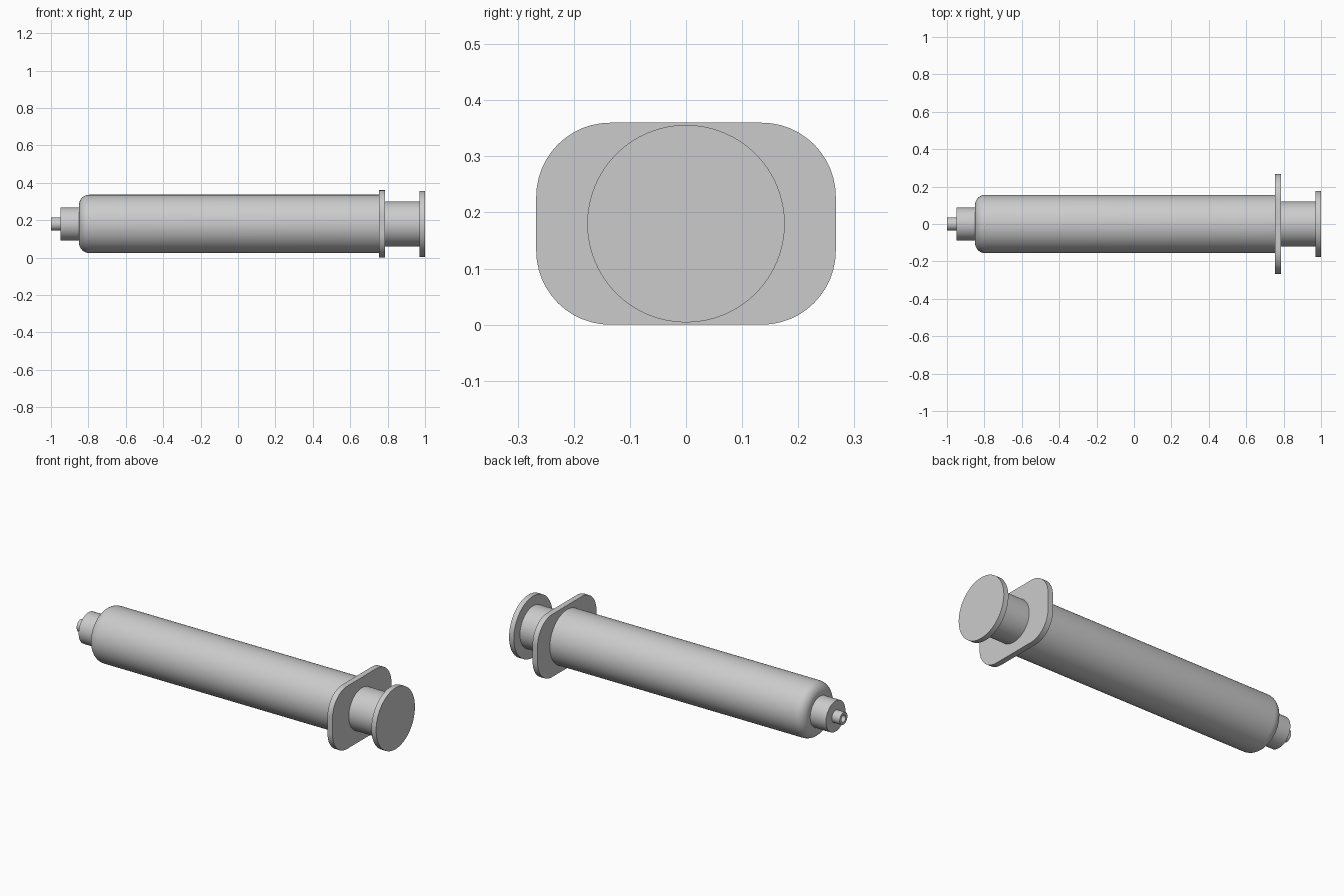
import bpy
import bmesh
from math import sin, cos, pi, radians
from mathutils import Vector

cube = bpy.data.objects.get("Cube")
if cube:
    bpy.data.objects.remove(cube, do_unlink=True)

AXIS_Z = 0.18   # height of the long axis
SIDES = 64

grey = bpy.data.materials.new("light grey plastic")
grey.use_nodes = True
grey.diffuse_color = (0.6, 0.6, 0.6, 1)
grey.node_tree.nodes["Principled BSDF"].inputs["Base Color"].default_value = grey.diffuse_color


def finish(name, bm):
    """Turn a bmesh into a smooth-by-angle object lying on the long axis."""
    bmesh.ops.recalc_face_normals(bm, faces=bm.faces)
    mesh = bpy.data.meshes.new(name)
    bm.to_mesh(mesh)
    bm.free()
    mesh.materials.append(grey)
    obj = bpy.data.objects.new(name, mesh)
    obj.location.z = AXIS_Z
    bpy.context.collection.objects.link(obj)
    bpy.ops.object.select_all(action='DESELECT')
    obj.select_set(True)
    bpy.context.view_layer.objects.active = obj
    bpy.ops.object.shade_smooth_by_angle(angle=radians(35))
    return obj


def lathe(name, profile):
    """Revolve (x, radius) points round the x axis."""
    bm = bmesh.new()
    verts = [bm.verts.new((x, 0, r)) for x, r in profile]
    edges = [bm.edges.new(pair) for pair in zip(verts, verts[1:])]
    bmesh.ops.spin(bm, geom=verts + edges, cent=(0, 0, 0), axis=(1, 0, 0),
                   angle=2 * pi, steps=SIDES, use_merge=True)
    bmesh.ops.remove_doubles(bm, verts=bm.verts, dist=0.0001)
    return finish(name, bm)


def rod(name, x0, x1, radius):
    return lathe(name, [(x0, 0), (x0, radius), (x1, radius), (x1, 0)])


# Barrel with a rounded shoulder at the nozzle end
start, radius, fillet = -0.85, 0.156, 0.055
shoulder = [(start + fillet * (1 - cos(a)), radius - fillet + fillet * sin(a))
            for a in (i * pi / 16 for i in range(9))]
lathe("barrel", [(start, 0)] + shoulder + [(0.76, radius), (0.76, 0)])

# Nozzle collar and hollow tip
rod("nozzle_collar", -0.95, -0.84, 0.088)
lathe("nozzle_tip", [(-0.94, 0.035), (-1, 0.035), (-1, 0.02), (-0.952, 0.02), (-0.952, 0)])

# Finger flange: a rounded rectangle with thickness
half_y, half_z, corner = 0.267, 0.18, 0.132
bm = bmesh.new()
outline = []
for quarter, (sy, sz) in enumerate([(1, 1), (-1, 1), (-1, -1), (1, -1)]):
    for i in range(13):
        a = (quarter + i / 12) * pi / 2
        outline.append(bm.verts.new((0.755,
                                     sy * (half_y - corner) + corner * cos(a),
                                     sz * (half_z - corner) + corner * sin(a))))
face = bm.faces.new(outline)
side = bmesh.ops.extrude_face_region(bm, geom=[face], use_keep_orig=True)
moved = [v for v in side["geom"] if isinstance(v, bmesh.types.BMVert)]
bmesh.ops.translate(bm, verts=moved, vec=Vector((0.032, 0, 0)))
finish("finger_flange", bm)

# Plunger rod and thumb rest
rod("plunger_rod", 0.77, 0.975, 0.12)
rod("thumb_rest", 0.97, 1.0, 0.176)
